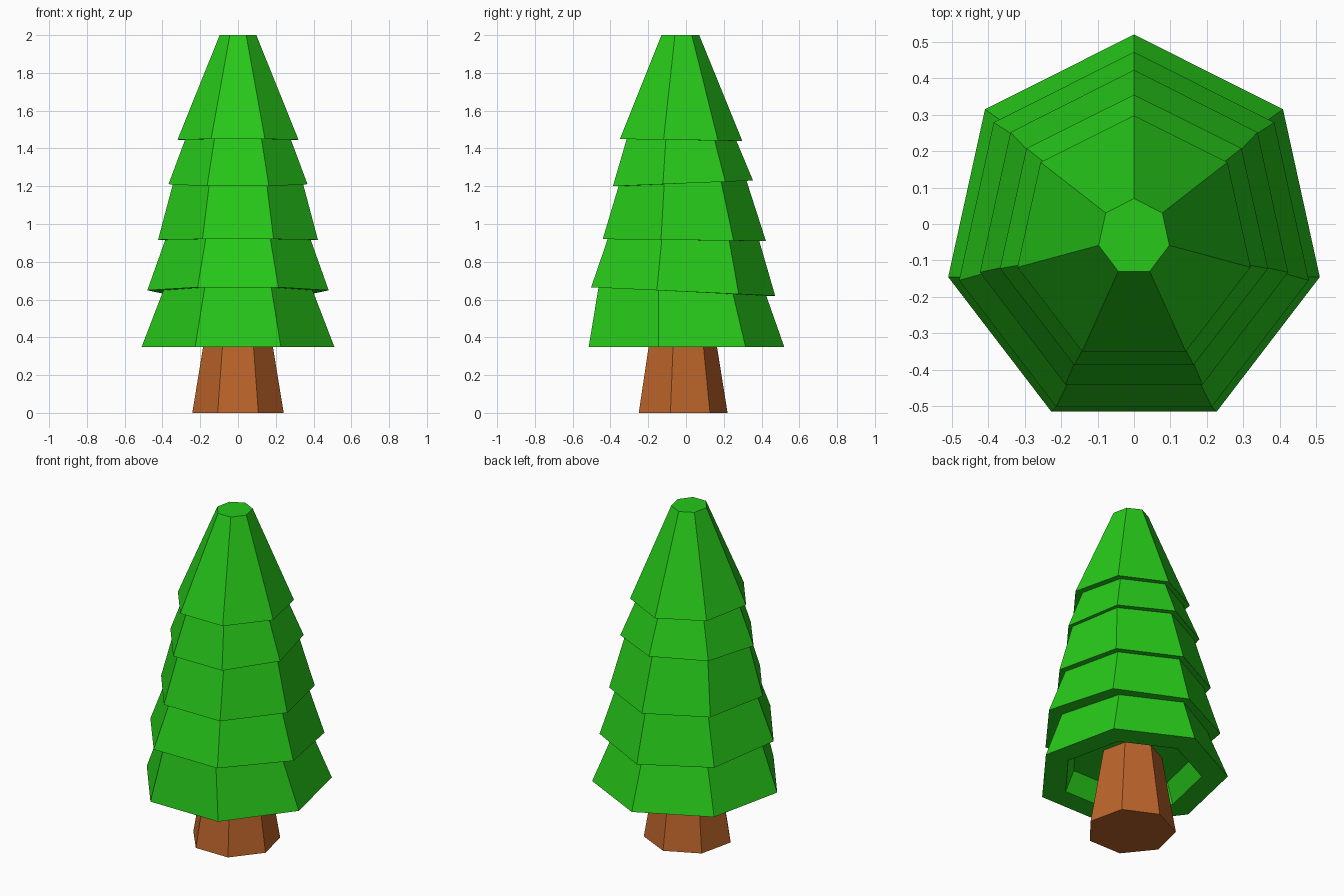
import bpy, bmesh
from math import sin, cos, pi

if "Cube" in bpy.data.objects:
    bpy.data.objects.remove(bpy.data.objects["Cube"])

SIDES = 7


def material(name, rgb):
    mat = bpy.data.materials.new(name)
    mat.diffuse_color = (*rgb, 1)
    mat.use_nodes = True
    mat.node_tree.nodes["Principled BSDF"].inputs["Base Color"].default_value = mat.diffuse_color
    return mat


def ring(bm, half_width, y_front, y_back, z_front, z_back):
    """Seven-sided ring with a corner at the back; it may tilt from front to back."""
    rx = half_width / sin(4 * pi / SIDES)
    ry = (y_back - y_front) / (1 + cos(pi / SIDES))
    cy = y_back - ry
    verts = []
    for i in range(SIDES):
        a = 2 * pi * i / SIDES
        y = cy + ry * cos(a)
        t = (y - y_front) / (y_back - y_front)
        verts.append(bm.verts.new((rx * sin(a), y, z_front + t * (z_back - z_front))))
    return verts


def loft(name, sections, mat):
    """Skin a stack of rings and cap both ends."""
    bm = bmesh.new()
    rings = [ring(bm, *s) for s in sections]
    for a, b in zip(rings, rings[1:]):
        for i in range(SIDES):
            j = (i + 1) % SIDES
            bm.faces.new((a[i], a[j], b[j], b[i]))
    bm.faces.new(rings[0])
    bm.faces.new(rings[-1])
    bmesh.ops.recalc_face_normals(bm, faces=bm.faces)
    mesh = bpy.data.meshes.new(name)
    bm.to_mesh(mesh)
    bm.free()
    mesh.materials.append(mat)
    obj = bpy.data.objects.new(name, mesh)
    bpy.context.collection.objects.link(obj)
    return obj


# Tapered trunk: half width, y front, y back, z front, z back
loft("trunk", [
    (0.242, -0.25, 0.22, 0, 0),
    (0.165, -0.18, 0.145, 0.47, 0.47),
], material("bark", (0.50, 0.127, 0.023)))

# Foliage: hollow underside, then five tiers, each a wide rim and a narrow top
loft("foliage", [
    (0.33, -0.34, 0.31, 0.47, 0.47),
    (0.375, -0.385, 0.37, 0.35, 0.35),
    (0.51, -0.515, 0.52, 0.35, 0.35),
    (0.395, -0.463, 0.425, 0.665, 0.62),
    (0.48, -0.502, 0.472, 0.665, 0.62),
    (0.385, -0.415, 0.388, 0.92, 0.91),
    (0.423, -0.441, 0.423, 0.92, 0.91),
    (0.345, -0.357, 0.32, 1.20, 1.23),
    (0.368, -0.387, 0.355, 1.20, 1.23),
    (0.28, -0.314, 0.267, 1.45, 1.44),
    (0.32, -0.35, 0.298, 1.45, 1.44),
    (0.097, -0.13, 0.07, 2.0, 2.0),
], material("needles", (0.02, 0.58, 0.01)))
